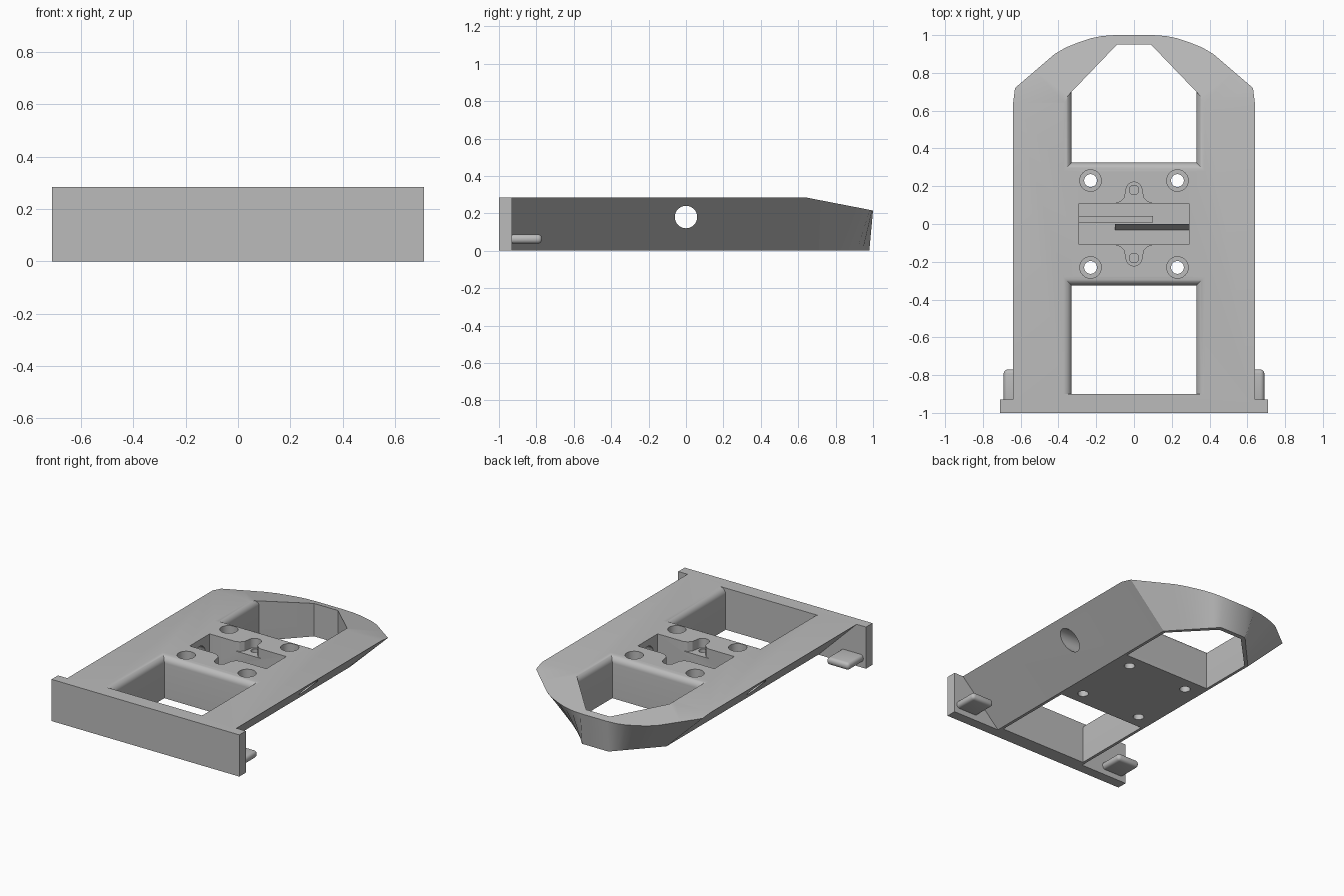
import bpy, bmesh, math

cube = bpy.data.objects.get("Cube")
if cube:
    bpy.data.objects.remove(cube, do_unlink=True)

TOP = 0.285
FILLET = 0.045

grey = bpy.data.materials.new("plain_grey")
grey.use_nodes = True
grey.diffuse_color = (0.5, 0.5, 0.5, 1)
grey.node_tree.nodes["Principled BSDF"].inputs["Base Color"].default_value = (0.5, 0.5, 0.5, 1)


def loft(name, rings):
    """Closed solid through rings of equal point count."""
    bm = bmesh.new()
    vs = [[bm.verts.new(p) for p in ring] for ring in rings]
    n = len(rings[0])
    for a, b in zip(vs, vs[1:]):
        for i in range(n):
            j = (i + 1) % n
            bm.faces.new((a[i], a[j], b[j], b[i]))
    bm.faces.new(vs[0][::-1])
    bm.faces.new(vs[-1])
    bmesh.ops.recalc_face_normals(bm, faces=bm.faces)
    mesh = bpy.data.meshes.new(name)
    bm.to_mesh(mesh)
    bm.free()
    mesh.materials.append(grey)
    obj = bpy.data.objects.new(name, mesh)
    bpy.context.collection.objects.link(obj)
    return obj


def prism(name, outline, z0, z1):
    return loft(name, [[(x, y, z) for x, y in outline] for z in (z0, z1)])


def box(name, x0, x1, y0, y1, z0, z1):
    return prism(name, [(x0, y0), (x1, y0), (x1, y1), (x0, y1)], z0, z1)


def circle(cx, cy, r, n=32):
    return [(cx + r * math.cos(math.tau * i / n), cy + r * math.sin(math.tau * i / n))
            for i in range(n)]


def mirrored(half):
    return half + [(-x, y) for x, y in reversed(half)]


def select(obj):
    bpy.ops.object.select_all(action='DESELECT')
    obj.select_set(True)
    bpy.context.view_layer.objects.active = obj


def cut(target, cutter):
    mod = target.modifiers.new("cut", 'BOOLEAN')
    mod.operation = 'DIFFERENCE'
    mod.solver = 'EXACT'
    mod.object = cutter
    select(target)
    bpy.ops.object.modifier_apply(modifier=mod.name)
    bpy.data.objects.remove(cutter, do_unlink=True)


# Body: undercut sides, rounded nose with a sloping top
nose = [(0.63, 0.72), (0.525, 0.81), (0.42, 0.9), (0.36, 0.935), (0.29, 0.963),
        (0.23, 0.983), (0.17, 0.995), (0.1, 1.0)]
upper = mirrored([(0.64, -0.95), (0.64, 0.64)] + nose)
low_nose = []
for x, y in nose:
    t = (0.63 - x) / 0.53
    low_nose.append((0.35 - 0.25 * t, 0.71 + 0.27 * t))
lower = mirrored([(0.35, -0.95), (0.35, 0.64)] + low_nose)
body = loft("body_frame", [
    [(x, y, 0) for x, y in lower],
    [(x, y, TOP - max(0, y - 0.64) * 0.194) for x, y in upper]])
# split the top so the flat and the slope stay planar
bm = bmesh.new()
bm.from_mesh(body.data)
bm.verts.ensure_lookup_table()
shoulder = [v for v in bm.verts if abs(v.co.y - 0.64) < 0.001 and v.co.z > 0.2]
bmesh.ops.connect_verts(bm, verts=shoulder)
bm.to_mesh(body.data)
bm.free()


# Openings with a rounded upper rim
def rim_levels():
    z0 = TOP - FILLET
    levels = [(-0.1, 0), (z0, 0)]
    for i in range(1, 9):
        a = math.pi / 2 * i / 8
        levels.append((z0 + FILLET * math.sin(a), FILLET * (1 - math.cos(a))))
    return levels + [(0.5, FILLET)]


def front_opening(o):
    return mirrored([(0.33 + o, -0.9), (0.33 + o, -0.325 + o)])


def rear_opening(o):
    return mirrored([(0.33 + o, 0.325 - o), (0.33 + o, 0.7 - o * 1.04), (0.09, 0.95)])


for shape in (front_opening, rear_opening):
    cut(body, loft("opening_cutter",
                   [[(x, y, z) for x, y in shape(o)] for z, o in rim_levels()]))

# Central pocket with a small lug recess on each side
cut(body, box("pocket_cutter", -0.29, 0.29, -0.108, 0.108, 0.05, 0.5))
arc = [(0.042 * math.cos(a), 0.18 + 0.042 * math.sin(a))
       for a in (math.pi * i / 16 for i in range(8))]
lug = mirrored([(0.1, 0.09), (0.1, 0.108), (0.07, 0.118), (0.05, 0.14)] + arc)
for s in (1, -1):
    cut(body, prism("lug_cutter", [(x, s * y) for x, y in lug], 0.22, 0.5))
    cut(body, prism("lug_hole_cutter", circle(0, s * 0.18, 0.025), 0.1, 0.5))

# Counterbored screw holes
for sx in (1, -1):
    for sy in (1, -1):
        cut(body, prism("counterbore_cutter", circle(sx * 0.23, sy * 0.23, 0.057), 0.1, 0.5))
        cut(body, prism("screw_cutter", circle(sx * 0.23, sy * 0.23, 0.034), -0.1, 0.2))

# Cross hole from side to side
cut(body, loft("cross_hole_cutter",
               [[(x, y, z) for y, z in circle(0, 0.18, 0.06)] for x in (-1, 1)]))

# Ridges on the pocket floor
box("pocket_step", -0.29, 0.1, 0.008, 0.043, 0.04, 0.11)
ridge = [(0.0, 0.04), (0.0, 0.115), (-0.037, 0.04)]
loft("pocket_ridge", [[(x, y, z) for y, z in ridge] for x in (-0.1, 0.29)])

# Front plate
box("front_plate", -0.71, 0.71, -1.0, -0.93, 0, TOP)

# Rounded side tabs behind the plate
for side, s in (("left", 1), ("right", -1)):
    x0, x1 = sorted((s * 0.52, s * 0.69))
    tab = box(side + "_tab", x0, x1, -0.96, -0.77, 0.038, 0.088)
    mod = tab.modifiers.new("round", 'BEVEL')
    mod.width = 0.022
    mod.segments = 4
    select(tab)
    bpy.ops.object.modifier_apply(modifier=mod.name)

for obj in bpy.context.collection.objects:
    if obj.type == 'MESH':
        select(obj)
        bpy.ops.object.shade_smooth_by_angle(angle=math.radians(25))
